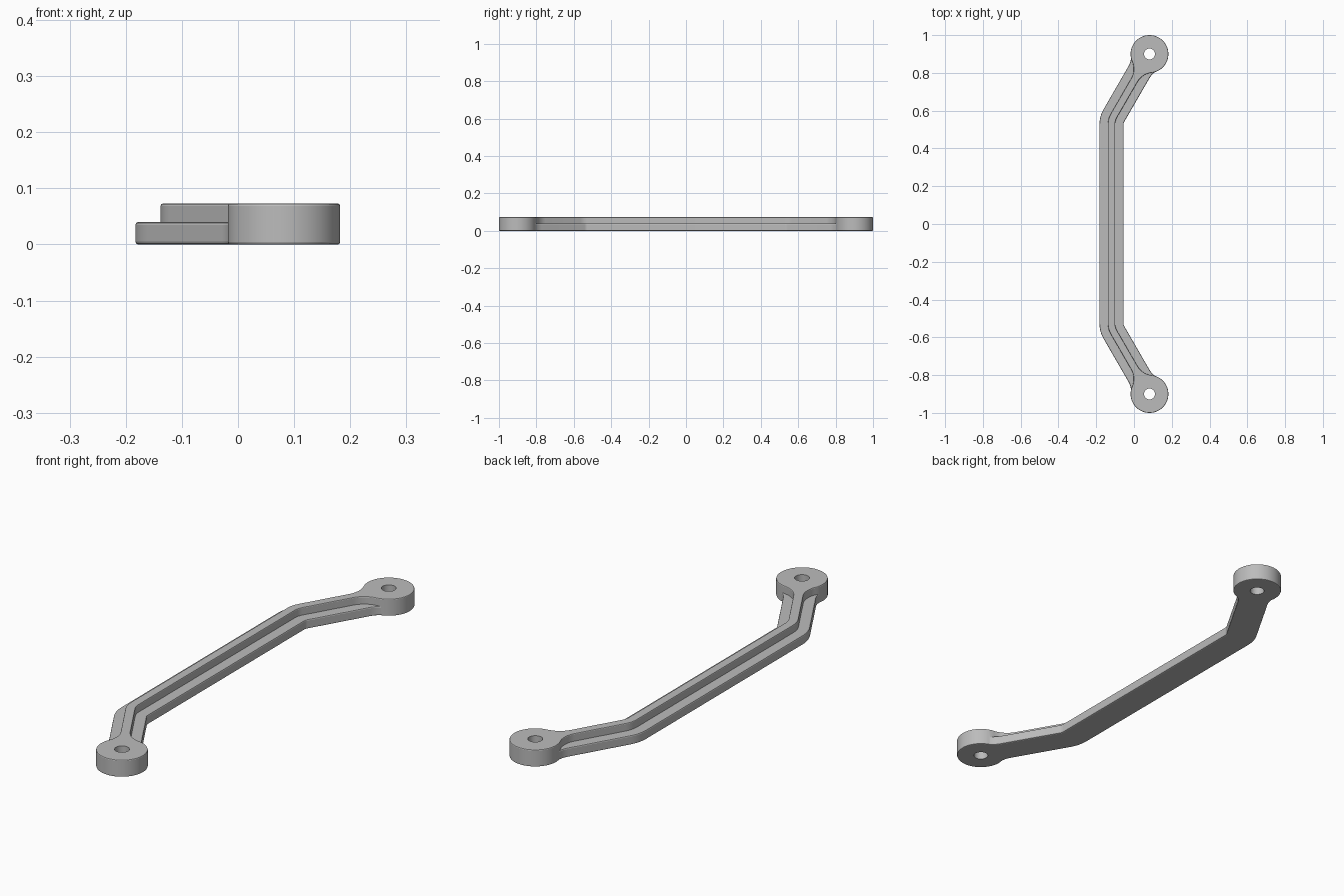
import bpy, bmesh
from math import sin, cos, asin, atan2, pi, sqrt, radians
from mathutils import Vector

cube = bpy.data.objects.get("Cube")
if cube:
    bpy.data.objects.remove(cube, do_unlink=True)

BOSS = Vector((0.082, 0.9))          # boss centre at the back end
KNEE = Vector((-0.025, 0.527))       # centre of the bend
BEND = 0.094                         # bend radius of the centre line
ALONG = Vector((-0.5, -sqrt(3) / 2))   # from boss toward the bend
ACROSS = Vector((-sqrt(3) / 2, 0.5))   # toward the outer side
TOP = 0.073

metal = bpy.data.materials.new("grey metal")
metal.use_nodes = True
grey = (0.5, 0.5, 0.5, 1)
metal.diffuse_color = grey
bsdf = metal.node_tree.nodes["Principled BSDF"]
bsdf.inputs["Base Color"].default_value = grey
bsdf.inputs["Roughness"].default_value = 0.6


def outline(half, radius, fillet):
    """Bent bar of the given half width, flaring into a round boss at each end."""
    reach = radius + fillet
    start = sqrt(reach ** 2 - (half + fillet) ** 2)
    sweep = asin(start / reach)

    def side_points(side):
        pts = []
        for i in range(7):           # rounded bend
            a = pi - i / 6 * pi / 6
            pts.append(KNEE + (BEND + side * half) * Vector((cos(a), sin(a))))
        for i in range(13):          # flare into the boss
            a = sweep * i / 12
            pts.append(BOSS + ALONG * (start - fillet * sin(a))
                       + ACROSS * side * (half + fillet - fillet * cos(a)))
        return pts

    first = atan2(half + fillet, start)
    steps = 56
    arc = []
    for i in range(1, steps):
        a = first + (2 * pi - 2 * first) * i / steps
        arc.append(BOSS + radius * (ALONG * cos(a) + ACROSS * sin(a)))
    end = side_points(1) + arc + side_points(-1)[::-1]
    return end + [Vector((p.x, -p.y)) for p in reversed(end)]


def prism(name, points, height, bevel):
    """Extrude an outline upward and soften its upper and lower rims."""
    bm = bmesh.new()
    face = bm.faces.new([bm.verts.new((p.x, p.y, 0)) for p in points])
    grown = bmesh.ops.extrude_face_region(bm, geom=[face])["geom"]
    for v in grown:
        if isinstance(v, bmesh.types.BMVert):
            v.co.z = height
    bmesh.ops.recalc_face_normals(bm, faces=bm.faces)
    rims = [e for e in bm.edges if abs(e.verts[0].co.z - e.verts[1].co.z) < height / 2]
    bmesh.ops.bevel(bm, geom=rims, offset=bevel, segments=2, profile=0.5, affect='EDGES')
    mesh = bpy.data.meshes.new(name)
    bm.to_mesh(mesh)
    bm.free()
    mesh.materials.append(metal)
    obj = bpy.data.objects.new(name, mesh)
    bpy.context.collection.objects.link(obj)
    return obj


def combine(target, other, operation):
    other.hide_render = True
    mod = target.modifiers.new(operation.title(), 'BOOLEAN')
    mod.object = other
    mod.operation = operation
    mod.solver = 'EXACT'
    bpy.context.view_layer.objects.active = target
    bpy.ops.object.modifier_apply(modifier=mod.name)
    bpy.data.objects.remove(other, do_unlink=True)


# Tall narrow rib with end bosses, joined to the low wide flange
handle = prism("bent_handle", outline(0.019, 0.1, 0.1), TOP, 0.004)
flange = prism("flange", outline(0.064, 0.098, 0.1), 0.04, 0.005)
combine(handle, flange, 'UNION')

# Bolt hole through each boss
for y in (-BOSS.y, BOSS.y):
    bpy.ops.mesh.primitive_cylinder_add(vertices=48, radius=0.029, depth=0.3,
                                        location=(BOSS.x, y, TOP / 2))
    drill = bpy.context.object
    drill.name = "hole_cutter"
    drill.data.materials.append(metal)
    combine(handle, drill, 'DIFFERENCE')

bpy.ops.object.select_all(action='DESELECT')
handle.select_set(True)
bpy.context.view_layer.objects.active = handle
bpy.ops.object.shade_smooth_by_angle(angle=radians(20))
